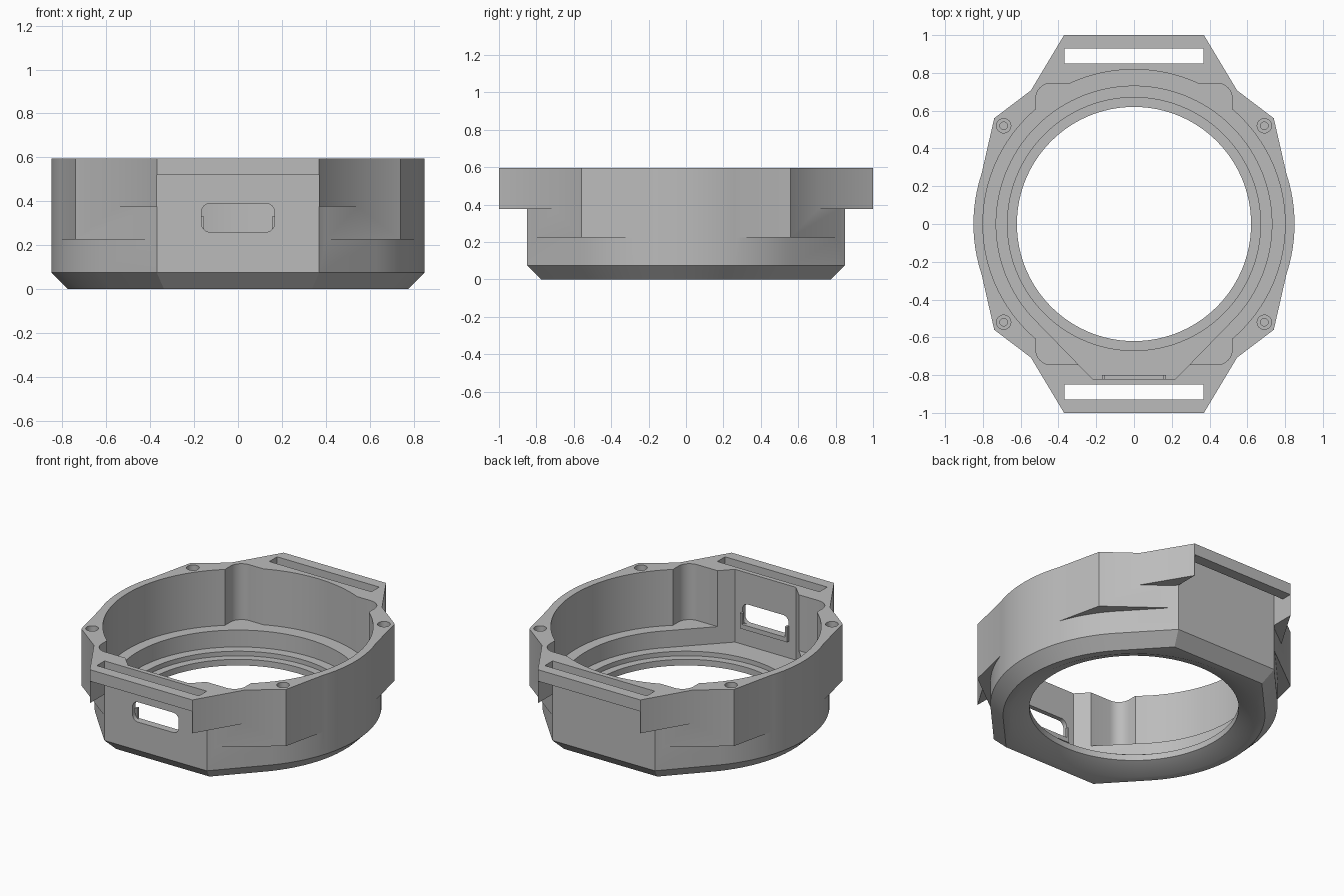
import bpy, bmesh
from math import pi, sin, cos, radians
from mathutils import Vector
from mathutils.geometry import convex_hull_2d

cube = bpy.data.objects.get("Cube")
if cube:
    bpy.data.objects.remove(cube)

grey = bpy.data.materials.new("plain grey")
grey.use_nodes = True
colour = (0.5, 0.5, 0.5, 1)
grey.diffuse_color = colour
grey.node_tree.nodes["Principled BSDF"].inputs["Base Color"].default_value = colour

TOP, OVER = 0.595, 0.9


def arc(r, a0=0, a1=360, n=120, cx=0, cy=0):
    step = (a1 - a0) / n
    count = n if a1 - a0 == 360 else n + 1
    return [(cx + r * cos(radians(a0 + i * step)), cy + r * sin(radians(a0 + i * step)))
            for i in range(count)]


def four(x, y):
    return [(sx * x, sy * y) for sx in (1, -1) for sy in (1, -1)]


def hull(points):
    return [points[i] for i in convex_hull_2d([Vector(p) for p in points])]


def rounded(w, h, r, cy=0):
    points = []
    for k, (sx, sy) in enumerate(((1, 1), (-1, 1), (-1, -1), (1, -1))):
        points += arc(r, 90 * k, 90 * k + 90, 8, sx * (w - r), cy + sy * (h - r))
    return points


def stack(name, rings, closed=False):
    """Skin a list of equal-length 3D rings into a solid."""
    bm = bmesh.new()
    rows = [[bm.verts.new(p) for p in ring] for ring in rings]
    n = len(rows[0])
    for a, b in zip(rows, rows[1:]):
        for i in range(n):
            bm.faces.new((a[i], a[(i + 1) % n], b[(i + 1) % n], b[i]))
    bm.faces.new(rows[0][::-1])
    bm.faces.new(rows[-1])
    bmesh.ops.recalc_face_normals(bm, faces=bm.faces)
    mesh = bpy.data.meshes.new(name)
    bm.to_mesh(mesh)
    bm.free()
    mesh.materials.append(grey)
    ob = bpy.data.objects.new(name, mesh)
    bpy.context.collection.objects.link(ob)
    return ob


def prism(name, points, lo, hi, axis="z"):
    place = {"z": lambda u, v, t: (u, v, t),
             "y": lambda u, v, t: (u, t, v),
             "x": lambda u, v, t: (t, u, v)}[axis]
    return stack(name, [[place(u, v, t) for u, v in points] for t in (lo, hi)])


def lathe(name, profile, n=120, cx=0, cy=0):
    return stack(name, [[(x, y, z) for x, y in arc(r, n=n, cx=cx, cy=cy)] for r, z in profile])


def select(ob):
    bpy.ops.object.select_all(action="DESELECT")
    ob.select_set(True)
    bpy.context.view_layer.objects.active = ob


def combine(target, tool, operation="DIFFERENCE"):
    tool.hide_render = True
    mod = target.modifiers.new("combine", "BOOLEAN")
    mod.operation, mod.solver, mod.object = operation, "EXACT", tool
    select(target)
    bpy.ops.object.modifier_apply(modifier=mod.name)
    bpy.data.objects.remove(tool)


# Round body with a flat at each end and a chamfered foot
outline = hull(arc(0.85) + four(0.37, 0.85))
foot = 0.912
case = stack("case", [[(x * foot, y * foot, 0) for x, y in outline],
                      [(x, y, 0.075) for x, y in outline],
                      [(x, y, 0.64) for x, y in outline]])

# Screw shoulders and strap lugs
shoulders = hull(arc(0.846) + four(0.74, 0.56) + four(0.39, 0.825))
combine(case, prism("shoulders", shoulders, 0.225, 0.66), "UNION")
lugs = hull(four(0.37, 1) + four(0.55, 0.7))
combine(case, prism("lugs", lugs, 0.377, 0.68), "UNION")
combine(case, prism("top_trim", four(2, 2)[:2] + four(2, 2)[:1:-1], TOP, 1.2))

# Strap slots with the hollow under each strap bar
for s in (1, -1):
    section = [(0.85, 0.3), (1.1, 0.3), (1.1, 0.52), (0.93, 0.52), (0.93, OVER), (0.85, OVER)]
    combine(case, prism("strap_slot", [(s * y, z) for y, z in section], -0.369, 0.369, "x"))

# Stepped bore, flared underneath
combine(case, lathe("bore", [(0.84, -0.05), (0.62, 0.05), (0.62, 0.09), (0.67, 0.09),
                             (0.67, 0.12), (0.73, 0.12), (0.73, 0.23), (0.8, 0.23), (0.8, OVER)]))

# Corner pockets, rear relief and port bay
combine(case, prism("pockets", rounded(0.52, 0.745, 0.08), 0.23, OVER))
combine(case, prism("rear_relief", arc(0.818, 65, 115, 24) + [(0, 0.3)], 0.23, OVER))
bay = [(-0.3, 0), (-0.516, -0.516), (-0.22, -0.82), (0.22, -0.82), (0.516, -0.516), (0.3, 0)]
combine(case, prism("port_bay", bay, 0.12, OVER))

# Port opening in the front wall
combine(case, prism("port", rounded(0.167, 0.065, 0.04, 0.325), -0.95, -0.7, "y"))

# Stepped screw holes
for x, y in four(0.69, 0.52):
    combine(case, lathe("screw_hole", [(0.02, 0.3), (0.02, 0.48), (0.038, 0.48), (0.038, OVER)],
                        24, x, y))

# Small cradle behind the port
cradle = [(-0.17, 0.23), (0.17, 0.23), (0.17, 0.33), (0.155, 0.33),
          (0.155, 0.26), (-0.155, 0.26), (-0.155, 0.33), (-0.17, 0.33)]
port_cradle = prism("port_cradle", cradle, -0.822, -0.8, "y")

for ob in (case, port_cradle):
    select(ob)
    bpy.ops.object.shade_smooth_by_angle(angle=radians(25))
